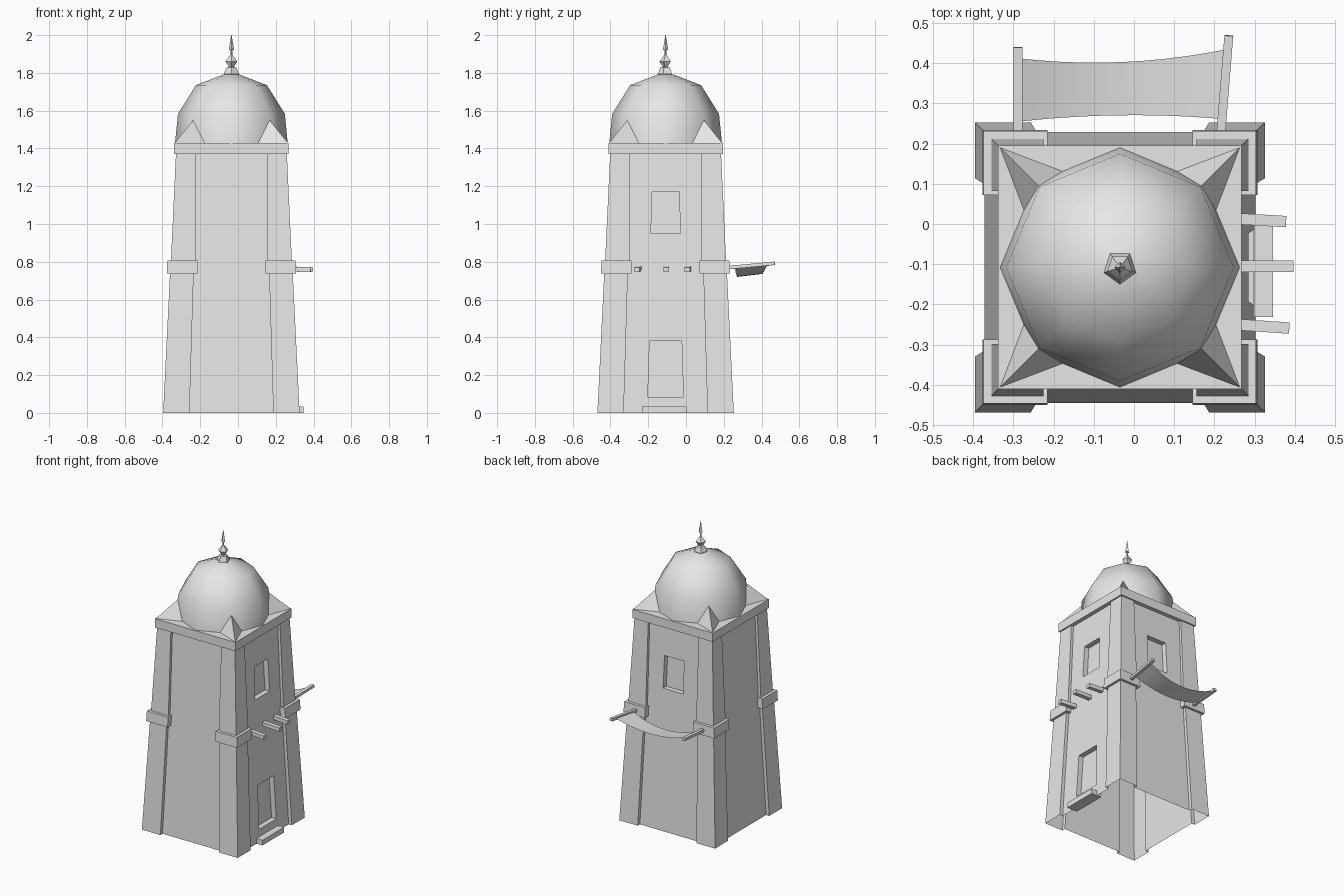
import bpy, bmesh, math
from mathutils import Vector, Matrix

default = bpy.data.objects.get("Cube")
if default:
    bpy.data.objects.remove(default, do_unlink=True)

plaster = bpy.data.materials.new("pale_grey_plaster")
plaster.use_nodes = True
GREY = (0.8, 0.8, 0.8, 1)
plaster.diffuse_color = GREY
plaster.node_tree.nodes["Principled BSDF"].inputs["Base Color"].default_value = GREY

CX, CY = -0.035, -0.108      # tower axis


def finish(bm, name, smooth=False, fix_normals=True):
    if fix_normals:
        bmesh.ops.recalc_face_normals(bm, faces=bm.faces[:])
    for f in bm.faces:
        f.smooth = smooth
    mesh = bpy.data.meshes.new(name)
    bm.to_mesh(mesh)
    bm.free()
    mesh.materials.append(plaster)
    obj = bpy.data.objects.new(name, mesh)
    bpy.context.collection.objects.link(obj)
    return obj


def box(name, lo, hi):
    lo, hi = Vector(lo), Vector(hi)
    bm = bmesh.new()
    m = Matrix.Translation((lo + hi) / 2) @ Matrix.Diagonal((*(hi - lo), 1))
    bmesh.ops.create_cube(bm, size=1, matrix=m)
    return finish(bm, name)


def beam(name, a, b, width, height):
    a, b = Vector(a), Vector(b)
    turn = (b - a).to_track_quat('X', 'Z').to_matrix().to_4x4()
    bm = bmesh.new()
    m = Matrix.Translation((a + b) / 2) @ turn @ Matrix.Diagonal(((b - a).length, width, height, 1))
    bmesh.ops.create_cube(bm, size=1, matrix=m)
    return finish(bm, name)


def loft(bm, rings):
    rows = [[bm.verts.new(p) for p in ring] for ring in rings]
    n = len(rows[0])
    for low, high in zip(rows, rows[1:]):
        for i in range(n):
            j = (i + 1) % n
            bm.faces.new((low[i], low[j], high[j], high[i]))
    return rows


def lathe(name, profile, sides, start=0.0, smooth=False, base=False):
    bm = bmesh.new()
    angles = [start + 2 * math.pi * i / sides for i in range(sides)]
    rows = loft(bm, [[(CX + r * math.cos(a), CY + r * math.sin(a), z) for a in angles]
                     for r, z in profile])
    bm.faces.new(rows[-1])
    if base:
        bm.faces.new(rows[0][::-1])
    return finish(bm, name, smooth)


# Tower shell: tapering walls with corner piers and a band round each pier
def section(z, pier, wall, inner):
    quarter = [(wall, inner), (pier, inner), (pier, pier), (inner, pier), (inner, wall)]
    ring = []
    for _ in range(4):
        ring += [(CX + x, CY + y, z) for x, y in quarter]
        quarter = [(-y, x) for x, y in quarter]
    return ring


def wall_at(z):
    return 0.337 - 0.0445 * z


levels = [(0, 0.361, 0.222), (0.737, 0.325, 0.2), (0.737, 0.342, 0.18),
          (0.806, 0.339, 0.18), (0.806, 0.32, 0.19), (1.38, 0.293, 0.19)]
bm = bmesh.new()
loft(bm, [section(z, pier, wall_at(z), inner) for z, pier, inner in levels])
bmesh.ops.delete(bm, geom=[f for f in bm.faces if f.calc_area() < 1e-6], context='FACES_ONLY')
bm.normal_update()


# Recessed openings, cut into the wall panel that faces a given direction
def opening(facing, z_low, z_high, half_low, half_high, depth=0.035):
    facing = Vector(facing)
    side = Vector((-facing.y, facing.x, 0))
    centre = Vector((CX, CY, 0))
    for f in bm.faces:
        mid = f.calc_center_median() - centre
        zs = [v.co.z for v in f.verts]
        if (f.normal.dot(facing) > 0.9 and abs(mid.dot(side)) < 0.01
                and min(zs) < z_low and max(zs) > z_high):
            panel = f
            break
    bmesh.ops.inset_individual(bm, faces=[panel], thickness=0.02)
    z_mid = panel.calc_center_median().z
    for v in panel.verts:
        top = v.co.z > z_mid
        z, half = (z_high, half_high) if top else (z_low, half_low)
        s = math.copysign(half, (v.co - centre).dot(side))
        v.co = centre + facing * wall_at(z) + side * s + Vector((0, 0, z))
    back = bmesh.ops.extrude_discrete_faces(bm, faces=[panel])["faces"][0]
    bmesh.ops.translate(bm, verts=back.verts[:], vec=-facing * depth)
    bm.normal_update()


opening((1, 0, 0), 0.085, 0.38, 0.094, 0.085)
opening((1, 0, 0), 0.95, 1.17, 0.077, 0.073)
opening((0, 1, 0), 0.95, 1.17, 0.077, 0.073)
finish(bm, "tower_walls", fix_normals=False)

# Cornice slab under the dome
box("cornice", (CX - 0.303, CY - 0.303, 1.37), (CX + 0.303, CY + 0.303, 1.43))

# Corner wedges leaning on the dome
bm = bmesh.new()
for sx in (-1, 1):
    for sy in (-1, 1):
        corner, a, b, peak = [bm.verts.new((CX + sx * x, CY + sy * y, z)) for x, y, z in
                              ((0.298, 0.298, 1.43), (0.238, 0.14, 1.43),
                               (0.14, 0.238, 1.43), (0.202, 0.202, 1.55))]
        for tri in ((corner, a, peak), (corner, peak, b), (a, b, peak), (corner, b, a)):
            bm.faces.new(tri)
finish(bm, "corner_wedges")

# Eight-sided dome and its finial
lathe("dome", [(0.298, 1.43), (0.283, 1.583), (0.188, 1.735), (0.04, 1.792)], 8, smooth=True)
down = -math.pi / 2
lathe("finial_base", [(0.036, 1.78), (0.042, 1.795), (0.028, 1.828), (0.01, 1.832)], 5, down, base=True)
lathe("finial_ball", [(0.008, 1.825), (0.033, 1.86), (0.007, 1.895)], 5, down, base=True)
lathe("finial_spike", [(0.005, 1.88), (0.005, 1.922), (0.014, 1.922), (0.001, 2.0)], 4, base=True)

# Doorstep and the pegs above the door
box("doorstep", (0.27, -0.232, 0), (0.346, 0.002, 0.035))
for i, (y0, y1, x1) in enumerate(((-0.249, -0.259, 0.386), (-0.105, -0.105, 0.396), (0.014, 0.006, 0.378))):
    beam(f"wall_peg_{i + 1}", (0.24, y0, 0.763), (x1, y1, 0.758), 0.028, 0.026)

# Awning poles and sagging cloth at the back
beam("awning_pole_right", (-0.289, 0.2, 0.767), (-0.289, 0.44, 0.787), 0.022, 0.018)
beam("awning_pole_left", (0.214, 0.2, 0.767), (0.236, 0.469, 0.792), 0.022, 0.018)
near = Vector((-0.285, 0.255, 0.773)), Vector((0.212, 0.262, 0.773))
far = Vector((-0.285, 0.412, 0.787)), Vector((0.227, 0.434, 0.79))
bm = bmesh.new()
rows = []
STEPS = 10
for i in range(STEPS + 1):
    u = i / STEPS
    sag = 4 * u * (1 - u)
    rows.append([bm.verts.new(near[0].lerp(near[1], u) + Vector((0, 0.012, -0.053)) * sag),
                 bm.verts.new(far[0].lerp(far[1], u) + Vector((0, -0.02, -0.053)) * sag)])
for p, q in zip(rows, rows[1:]):
    bm.faces.new((p[0], q[0], q[1], p[1]))
finish(bm, "awning_cloth", smooth=True, fix_normals=False)
